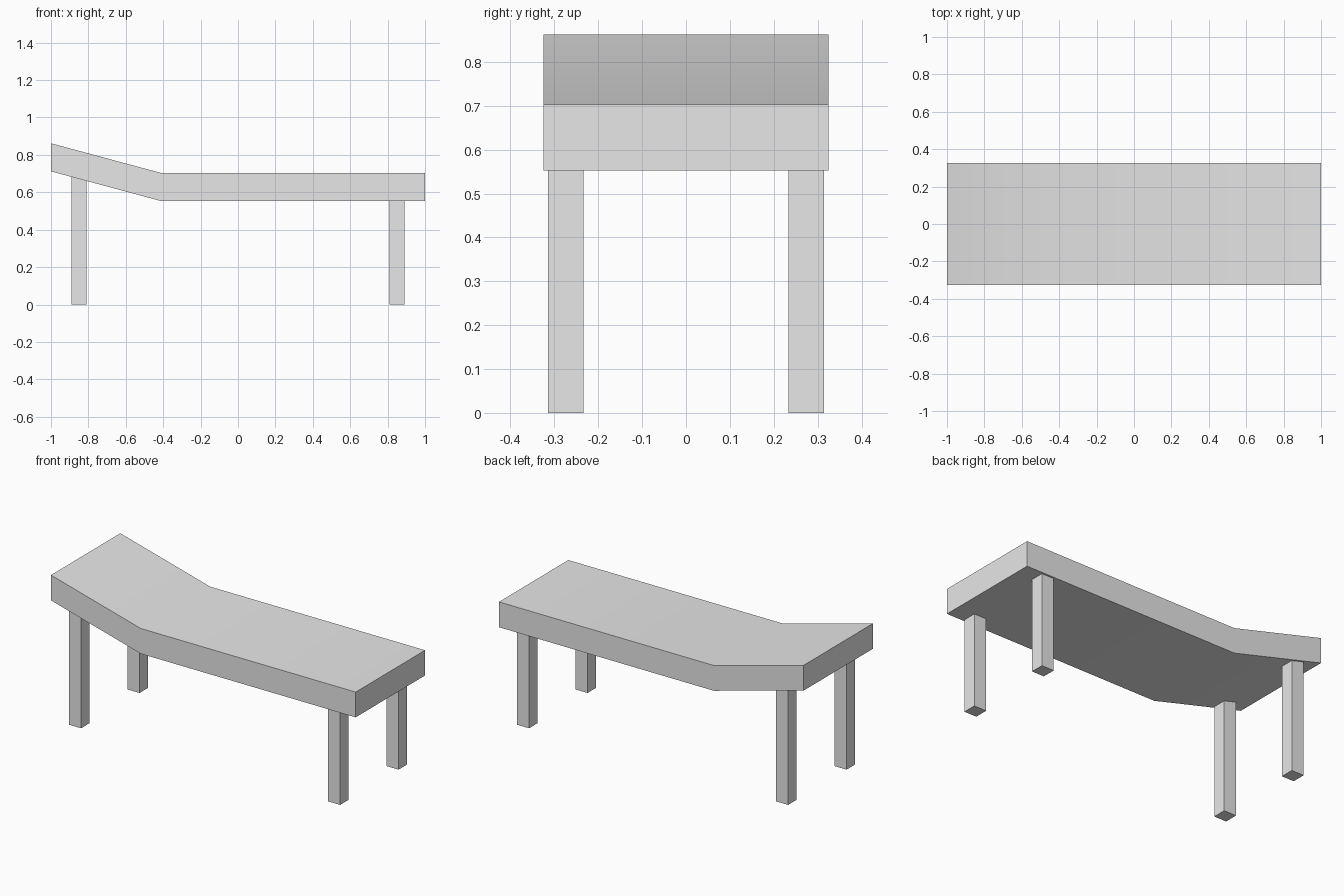
import bpy
import bmesh

if "Cube" in bpy.data.objects:
    bpy.data.objects.remove(bpy.data.objects["Cube"], do_unlink=True)

# One plain grey for the whole bench
grey = bpy.data.materials.new("light_grey")
grey.use_nodes = True
COLOUR = (0.8, 0.8, 0.8, 1)
grey.diffuse_color = COLOUR
grey.node_tree.nodes["Principled BSDF"].inputs["Base Color"].default_value = COLOUR

HALF_LENGTH, HALF_WIDTH, THICKNESS = 1.0, 0.325, 0.15
BEND_X, SEAT_Z, RAISED_Z = -0.41, 0.553, 0.712
LEG_X, LEG_Y, LEG_SIZE, EMBED = 0.85, 0.274, 0.08, 0.01


def underside(x):
    """Height of the underside of the top at x."""
    rise = max(0, (BEND_X - x) / (BEND_X + HALF_LENGTH))
    return SEAT_Z + rise * (RAISED_Z - SEAT_Z)


def extrude_profile(name, profile, y, half_width):
    """Extrude an x-z profile along y."""
    bm = bmesh.new()
    face = bm.faces.new([bm.verts.new((x, y - half_width, z)) for x, z in profile])
    result = bmesh.ops.extrude_face_region(bm, geom=[face])
    moved = [v for v in result["geom"] if isinstance(v, bmesh.types.BMVert)]
    bmesh.ops.translate(bm, verts=moved, vec=(0, 2 * half_width, 0))
    bmesh.ops.recalc_face_normals(bm, faces=bm.faces)
    mesh = bpy.data.meshes.new(name)
    bm.to_mesh(mesh)
    bm.free()
    mesh.materials.append(grey)
    obj = bpy.data.objects.new(name, mesh)
    bpy.context.collection.objects.link(obj)
    return obj


# Bent top, softly shaded across the bend
stations = (-HALF_LENGTH, BEND_X, HALF_LENGTH)
lower = [(x, underside(x)) for x in stations]
upper = [(x, z + THICKNESS) for x, z in reversed(lower)]
top = extrude_profile("bench_top", lower + upper, 0, HALF_WIDTH)
bpy.ops.object.select_all(action="DESELECT")
top.select_set(True)
bpy.context.view_layer.objects.active = top
bpy.ops.object.shade_smooth_by_angle(angle=0.52)

# Four square legs, cut to follow the underside
for side, sx in (("left", 1), ("right", -1)):
    for end, sy in (("front", -1), ("back", 1)):
        x0 = sx * LEG_X - LEG_SIZE / 2
        x1 = x0 + LEG_SIZE
        profile = [(x0, 0), (x1, 0),
                   (x1, underside(x1) + EMBED), (x0, underside(x0) + EMBED)]
        extrude_profile(f"{end}_{side}_leg", profile, sy * LEG_Y, LEG_SIZE / 2)
